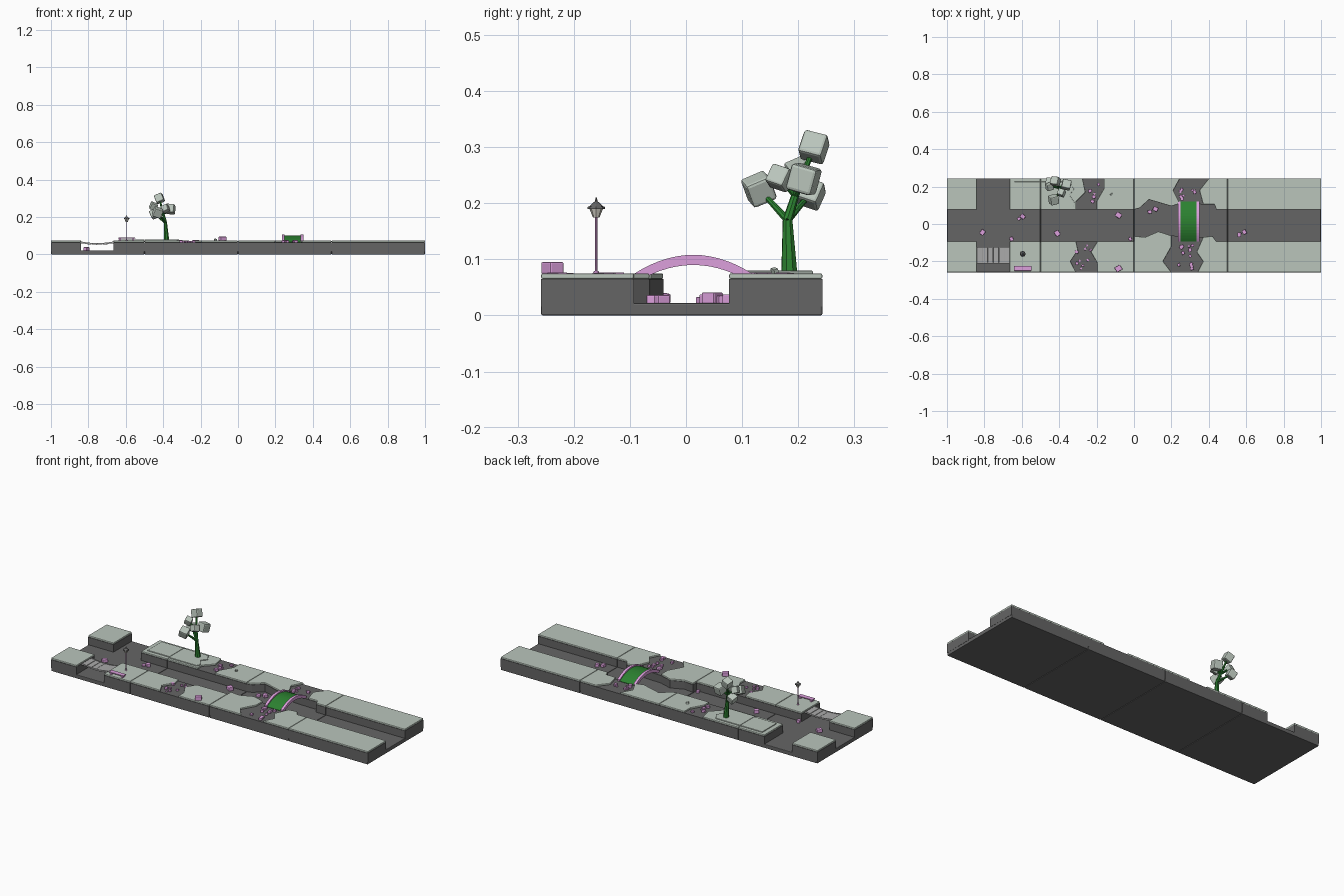
import bpy, bmesh, math, random
from mathutils import Vector, Matrix, Euler

if "Cube" in bpy.data.objects:
    bpy.data.objects.remove(bpy.data.objects["Cube"])

random.seed(4)

def mat(name, c):
    m = bpy.data.materials.new(name)
    m.diffuse_color = (*c, 1)
    m.use_nodes = True
    m.node_tree.nodes["Principled BSDF"].inputs["Base Color"].default_value = m.diffuse_color
    return m

STONE = mat("stone", (0.13, 0.13, 0.13))
GRASS = mat("grass", (0.49, 0.56, 0.5))
PINK = mat("pink", (0.72, 0.35, 0.72))
GREEN = mat("green", (0.025, 0.22, 0.03))
CREAM = mat("cream", (0.7, 0.68, 0.6))
PLANK = mat("plank", (0.4, 0.4, 0.4))

def finish(name, bm, m, bevel=0.0, segs=2):
    bmesh.ops.recalc_face_normals(bm, faces=bm.faces)
    me = bpy.data.meshes.new(name)
    bm.to_mesh(me)
    bm.free()
    me.materials.append(m)
    ob = bpy.data.objects.new(name, me)
    bpy.context.collection.objects.link(ob)
    if bevel:
        b = ob.modifiers.new("bevel", 'BEVEL')
        b.width, b.segments, b.limit_method = bevel, segs, 'ANGLE'
    return ob

def prism(name, pts, z0, z1, m, bevel=0.0):
    bm = bmesh.new()
    f = bm.faces.new([bm.verts.new((x, y, z0)) for x, y in pts])
    g = bmesh.ops.extrude_face_region(bm, geom=[f])["geom"]
    bmesh.ops.translate(bm, vec=(0, 0, z1 - z0),
                        verts=[v for v in g if isinstance(v, bmesh.types.BMVert)])
    return finish(name, bm, m, bevel)

def rect(x0, x1, y0, y1):
    return [(x0, y0), (x1, y0), (x1, y1), (x0, y1)]

def box(name, loc, size, m, rot=(0, 0, 0), bevel=0.0):
    bm = bmesh.new()
    M = Matrix.LocRotScale(Vector(loc), Euler(rot), Vector(size))
    bmesh.ops.create_cube(bm, size=1, matrix=M)
    return finish(name, bm, m, bevel)

def limb(name, a, b, r0, r1, m, n=8):
    a, b = Vector(a), Vector(b)
    bm = bmesh.new()
    M = Matrix.Translation((a + b) / 2) @ (b - a).to_track_quat('Z', 'Y').to_matrix().to_4x4()
    bmesh.ops.create_cone(bm, cap_ends=True, segments=n, radius1=r0, radius2=r1,
                          depth=(b - a).length, matrix=M)
    return finish(name, bm, m)

Y0, Y1, CL, CH = -0.258, 0.243, -0.093, 0.077
FLOOR, BANK, TOP = 0.022, 0.065, 0.075

# four base tiles forming the channel floor
for i in range(4):
    x = -1 + i * 0.5
    prism("base_tile", rect(x + .001, x + .499, Y0, Y1), 0, FLOOR, STONE, 0.003)

# dark earth banks and grass caps: (bank outline, [grass outlines])
def bank(outline, caps=None):
    prism("bank", outline, FLOOR - .006, BANK, STONE)
    for c in caps or [outline]:
        prism("grass_cap", c, BANK, TOP, GRASS, 0.003)

for x0, x1 in ((-1, -.84), (-.665, -.501), (.501, 1)):
    bank(rect(x0, x1, CH, Y1))
    bank(rect(x0, x1, Y0, CL))

# second tile: dirt paths separate the grass caps
bank(rect(-.499, -.001, CH, Y1), [
    [(-.499, CH), (-.31, CH), (-.31, .12), (-.26, .17), (-.275, Y1), (-.499, Y1)],
    [(-.2, CH), (-.001, CH), (-.001, Y1), (-.16, Y1), (-.16, .19), (-.2, .12)]])
bank(rect(-.499, -.001, Y0, CL), [
    [(-.499, Y0), (-.31, Y0), (-.34, -.2), (-.3, -.14), (-.31, CL), (-.499, CL)],
    [(-.195, Y0), (-.001, Y0), (-.001, CL), (-.195, CL), (-.23, -.15), (-.195, -.21)]])

# third tile: winding banks, with paths leading to the arched bridge
upL = [(.001, CH), (.03, .085), (.08, .13), (.2, .095), (.245, .11)]
upR = [(.37, .105), (.43, .105), (.44, CH), (.499, CH)]
bank(upL + upR + [(.499, Y1), (.001, Y1)], [
    upL + [(.21, .18), (.245, Y1), (.001, Y1)],
    upR + [(.499, Y1), (.4, Y1), (.35, .18)]])
loL = [(.001, CL), (.001, -.065), (.06, -.07), (.13, -.04), (.2, -.062)]
loR = [(.37, -.07), (.42, -.065), (.44, CL), (.499, CL)]
bank([(.499, Y0), (.001, Y0)] + loL + loR, [
    [(.001, Y0)] + loL + [(.2, -.12), (.155, -.2), (.2, Y0)],
    loR + [(.499, Y0), (.34, Y0), (.37, -.2), (.335, -.15)]])

# raised lawn plates
prism("raised_lawn", rect(-.64, -.501, .098, .226), TOP - .002, .080, GRASS, 0.002)
prism("raised_lawn", [(-.499, .09), (-.325, .09), (-.315, .11), (-.345, .155), (-.32, .185),
                      (-.345, .226), (-.499, .226)], TOP - .002, .080, GRASS, 0.002)

# arched bridge: strip swept along an arc across the channel
def arch(name, x0, x1, low, high, m):
    bm = bmesh.new()
    n, rings = 14, []
    for i in range(n + 1):
        t = -1 + 2 * i / n
        y, z = 0.013 + 0.106 * t, 0.066 + 0.034 * (1 - t * t)
        rings.append([bm.verts.new(p) for p in ((x0, y, z + low), (x1, y, z + low),
                                                (x1, y, z + high), (x0, y, z + high))])
    for a, b in zip(rings, rings[1:]):
        for k in range(4):
            bm.faces.new((a[k], a[(k + 1) % 4], b[(k + 1) % 4], b[k]))
    bm.faces.new(rings[0])
    bm.faces.new(rings[-1])
    return finish(name, bm, m)

arch("arch_deck", .248, .336, -.007, .001, GREEN)
for x in (.234, .335):
    arch("arch_rim", x, x + .015, -.01, .008, PINK)

# sagging plank bridge over the side channel
N = 6
for i in range(N):
    t = -1 + 2 * (i + .5) / N
    box("bridge_plank", (-.7525 + t * .0875, -.167, .055 + .009 * t * t), (.0285, .088, .006),
        PLANK, (0, -t * .1, 0), 0.001)
for y in (-.125, -.209):
    for i in range(N):
        t = -1 + 2 * (i + .5) / N
        box("bridge_rope", (-.7525 + t * .0875, y, .059 + .009 * t * t), (.03, .004, .004),
            PLANK, (0, -t * .2, 0))

# bench
box("bench_seat", (-.595, -.237, .087), (.092, .026, .005), PINK, bevel=0.001)
for x in (-.63, -.56):
    box("bench_leg", (x, -.237, .080), (.010, .022, .011), PINK)

# street lamp
L = Vector((-.595, -.16, 0))
def lamp(name, z0, z1, r0, r1, m):
    limb(name, L + Vector((0, 0, z0)), L + Vector((0, 0, z1)), r0, r1, m)
lamp("lamp_foot", .074, .079, .007, .004, PINK)
lamp("lamp_pole", .078, .177, .0025, .002, PINK)
lamp("lamp_bowl", .175, .19, .006, .012, CREAM)
lamp("lamp_roof_rim", .19, .194, .016, .015, STONE)
lamp("lamp_roof", .194, .202, .013, .005, STONE)
lamp("lamp_finial", .202, .21, .003, .001, STONE)

# tree: trunk, branches and cube foliage
fork = (-.388, .181, .17)
limb("trunk", (-.382, .184, .076), fork, .015, .009, GREEN)
leaves = [((-.42, .228, .30), .044), ((-.447, .222, .217), .042), ((-.43, .13, .225), .046),
          ((-.362, .21, .243), .048), ((-.388, .167, .245), .036), ((-.452, .2, .258), .036)]
upper = (-.4, .195, .215)
limb("branch", fork, upper, .009, .007, GREEN)
for i, (p, s) in enumerate(leaves):
    limb("branch", fork if i in (1, 2) else upper, p, .007, .004, GREEN)
    box("foliage", p, (s, s, s), GRASS, [random.uniform(-.5, .5) for _ in range(3)], s * .12)

# tuft and loose rocks
box("tuft", (-.12, .158, .079), (.014, .008, .01), GRASS, (.3, .2, .5))
def rock(x, y, z, s):
    box("rock", (x, y, z + s * .28), (s, s * .85, s * .65), PINK,
        (0, 0, random.uniform(0, 3)), s * .1)

for x, y, s in ((-.595, .04, .026), (-.615, .028, .018), (-.81, -.045, .028), (-.655, -.08, .022),
                (-.41, -.05, .03), (-.083, .047, .032), (.115, .08, .026), (.085, .065, .022),
                (-.02, -.08, .02), (.59, -.043, .024), (.563, -.058, .024)):
    rock(x, y, FLOOR, s)
rock(-.083, -.238, TOP, .034)

# pebbles strewn on the dirt paths
for cx, y0, y1, n in ((-.22, .11, .23, 9), (-.27, -.24, -.11, 9),
                      (.285, .13, .23, 10), (.275, -.24, -.11, 12)):
    for _ in range(n):
        rock(cx + random.uniform(-.04, .04), random.uniform(y0, y1), BANK,
             random.uniform(.01, .02))
